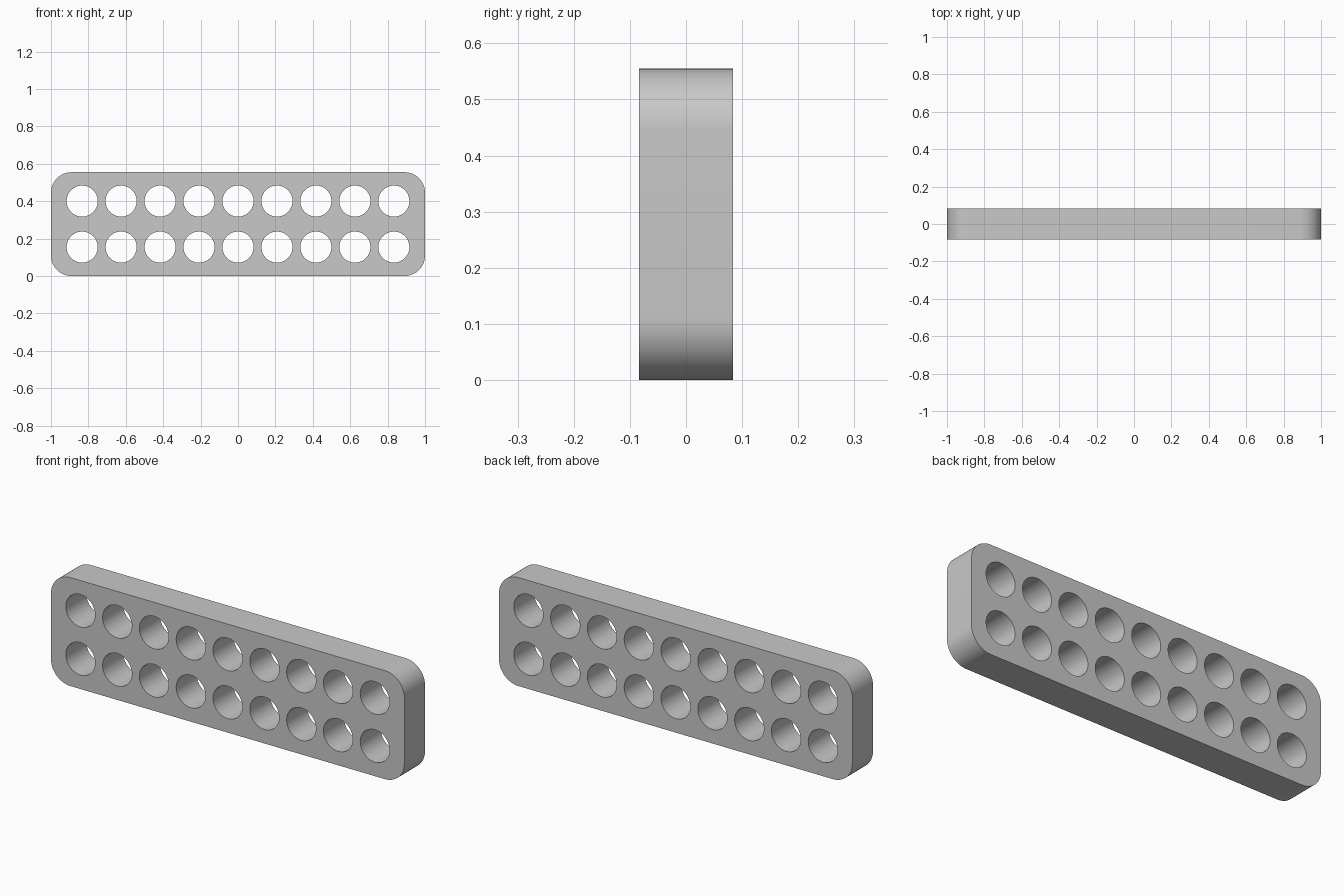
import bpy, bmesh
from math import sin, cos, pi, radians

cube = bpy.data.objects.get("Cube")
if cube:
    bpy.data.objects.remove(cube, do_unlink=True)

HEIGHT, DEPTH = 0.555, 0.167
CORNER, HOLE = 0.11, 0.083
PITCH, ROW_OFFSET = 0.2083, 0.123
MID = HEIGHT / 2

grey = bpy.data.materials.new("light grey")
grey.use_nodes = True
grey.diffuse_color = (0.58, 0.58, 0.58, 1)
grey.node_tree.nodes["Principled BSDF"].inputs["Base Color"].default_value = grey.diffuse_color


def arc(cx, cz, radius, start, sweep, count):
    """Points along an arc in the front plane."""
    return [(cx + radius * cos(start + sweep * i / count),
             cz + radius * sin(start + sweep * i / count)) for i in range(count + 1)]


def add_loop(bm, points):
    verts = [bm.verts.new((x, -DEPTH / 2, z)) for x, z in points]
    return [bm.edges.new((v, verts[i - 1])) for i, v in enumerate(verts)]


bm = bmesh.new()

# Rounded outline of the bar
outline = []
for i, (sx, sz) in enumerate([(1, 1), (-1, 1), (-1, -1), (1, -1)]):
    outline += arc(sx * (1 - CORNER), MID + sz * (MID - CORNER), CORNER, i * pi / 2, pi / 2, 16)
edges = add_loop(bm, outline)

# Two rows of nine round holes
for row in (-1, 1):
    for column in range(-4, 5):
        circle = arc(column * PITCH, MID + row * ROW_OFFSET, HOLE, 0, 2 * pi, 64)[:-1]
        edges += add_loop(bm, circle)

# Fill the front face around the holes, then give it depth
bmesh.ops.triangle_fill(bm, edges=edges, use_beauty=True, use_dissolve=False)
front = bm.faces[:]
result = bmesh.ops.extrude_face_region(bm, geom=front, use_keep_orig=True)
back = [g for g in result["geom"] if isinstance(g, bmesh.types.BMVert)]
bmesh.ops.translate(bm, verts=back, vec=(0, DEPTH, 0))
bmesh.ops.recalc_face_normals(bm, faces=bm.faces[:])

mesh = bpy.data.meshes.new("perforated_bar")
bm.to_mesh(mesh)
bm.free()
mesh.materials.append(grey)
bar = bpy.data.objects.new("perforated_bar", mesh)
bpy.context.collection.objects.link(bar)

# Smooth the corners and hole walls, keep the rims crisp
bpy.ops.object.select_all(action="DESELECT")
bar.select_set(True)
bpy.context.view_layer.objects.active = bar
bpy.ops.object.shade_smooth_by_angle(angle=radians(30))
